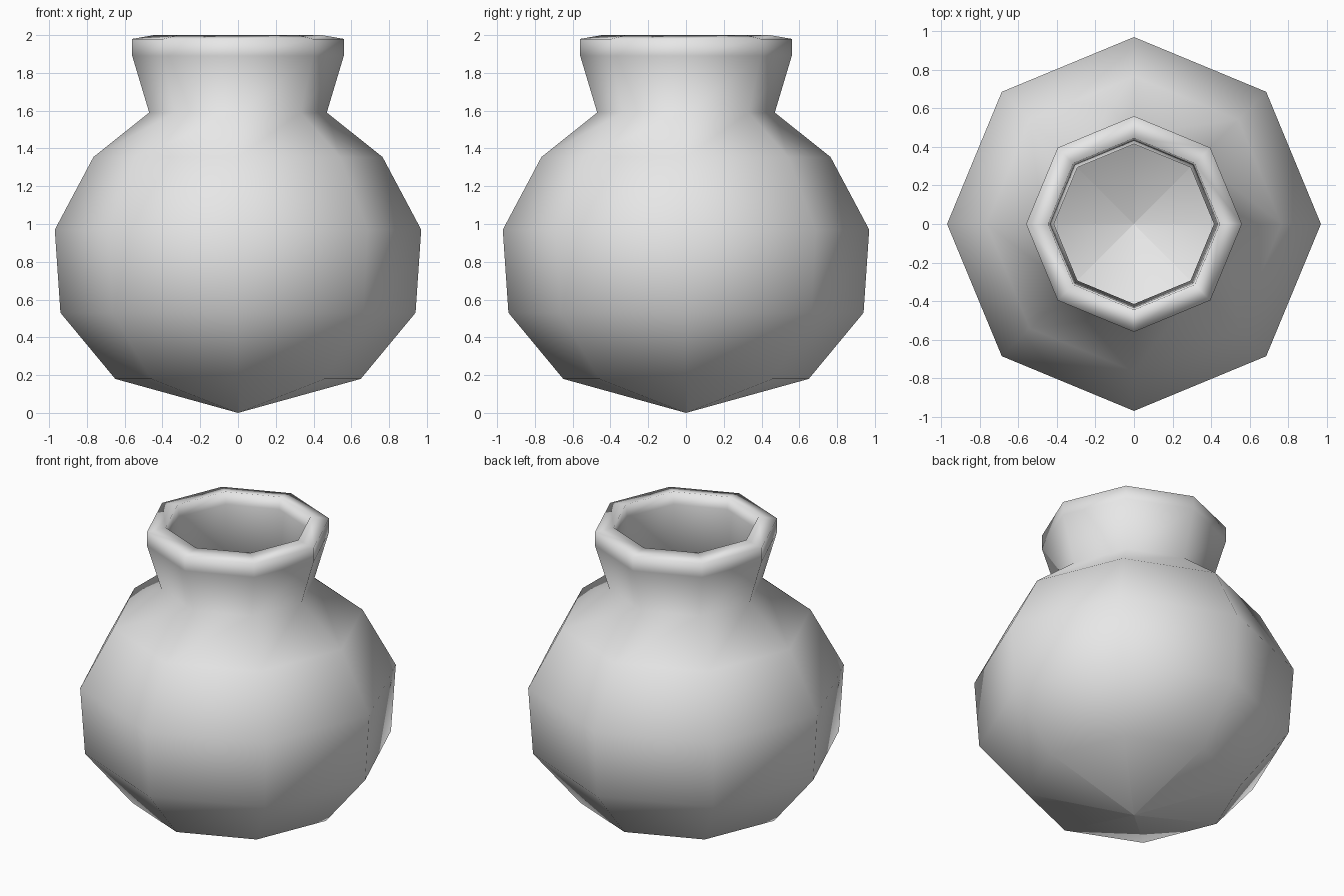
import bpy, bmesh
from math import tau
from mathutils import Matrix

cube = bpy.data.objects.get("Cube")
if cube:
    bpy.data.objects.remove(cube, do_unlink=True)

SIDES = 8

# Clay-grey surface
clay = bpy.data.materials.new("clay_grey")
clay.use_nodes = True
colour = (0.8, 0.8, 0.8, 1)
clay.diffuse_color = colour
clay.node_tree.nodes["Principled BSDF"].inputs["Base Color"].default_value = colour

# Profile as (radius, height): outer wall going up, lip, then inner wall going down
outer = [(0, 0), (0.65, 0.18), (0.94, 0.53), (0.97, 0.97), (0.765, 1.355),
         (0.47, 1.59), (0.56, 1.89), (0.56, 1.98)]
inner = [(0.445, 2.0), (0.435, 1.92), (0.415, 1.59), (0.70, 1.31), (0.90, 0.95),
         (0.87, 0.56), (0.60, 0.24), (0, 0.06)]
profile = outer + inner

# Lathe the profile; the poles stay split so each wedge keeps its own shading
bm = bmesh.new()
rings = []
for i in range(SIDES):
    turn = Matrix.Rotation(tau * i / SIDES, 3, "Z")
    rings.append([bm.verts.new(turn @ bm.verts.new((r, 0, z)).co) for r, z in profile])
bmesh.ops.delete(bm, geom=[v for v in bm.verts if not any(v in ring for ring in rings)], context="VERTS")
for i in range(SIDES):
    a, b = rings[i], rings[(i + 1) % SIDES]
    last = len(profile) - 1
    for j in range(last):
        corners = [a[j], b[j], b[j + 1], a[j + 1]]
        if j == 0:
            corners.remove(b[j])
        elif j == last - 1:
            corners.remove(b[j + 1])
        bm.faces.new(corners).smooth = True

mesh = bpy.data.meshes.new("vase")
bm.to_mesh(mesh)
bm.free()
mesh.materials.append(clay)
vase = bpy.data.objects.new("vase", mesh)
bpy.context.collection.objects.link(vase)
